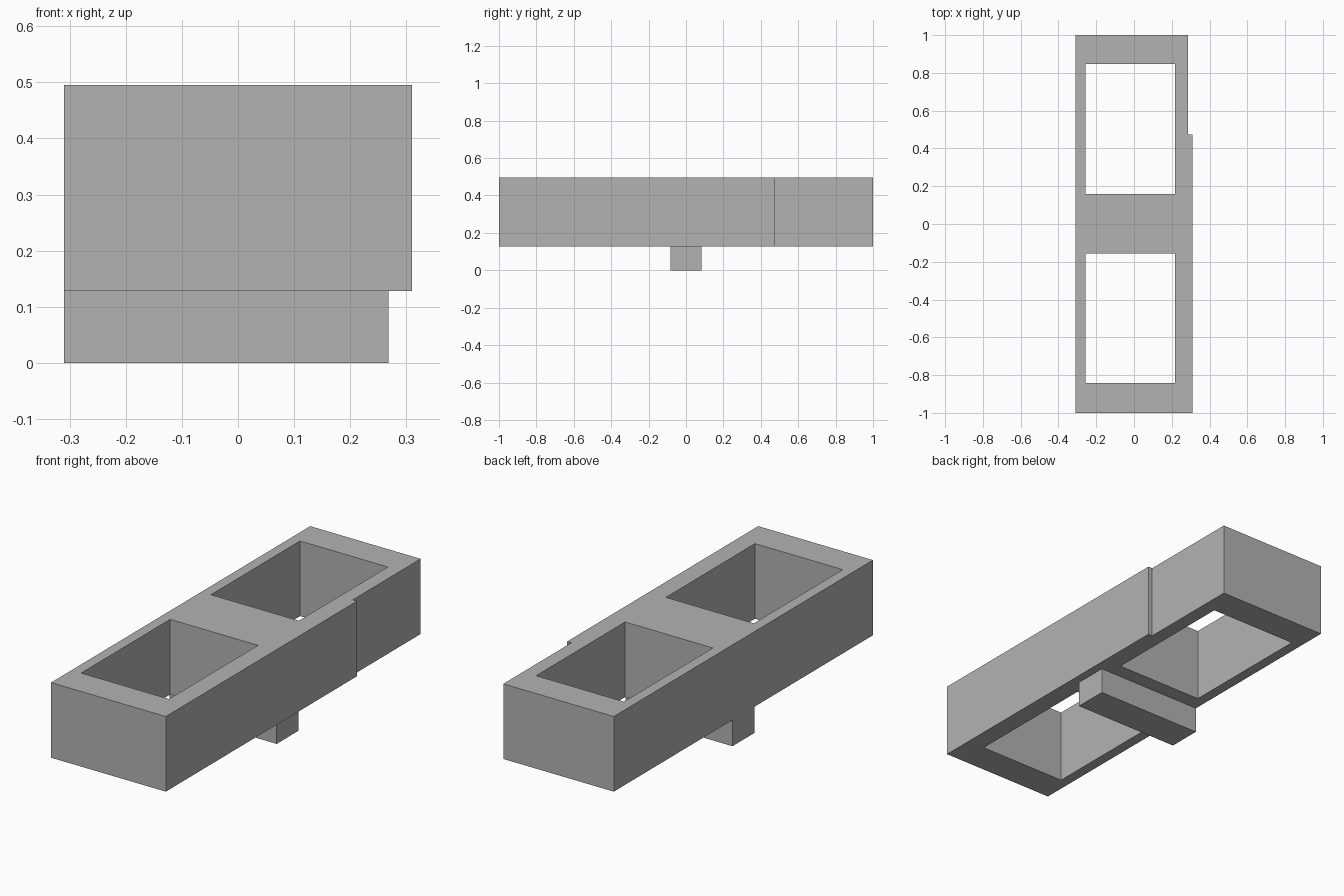
import bpy
import bmesh

cube = bpy.data.objects.get("Cube")
if cube:
    bpy.data.objects.remove(cube, do_unlink=True)

GREY = (0.45, 0.45, 0.45, 1.0)
grey = bpy.data.materials.new("plain grey")
grey.use_nodes = True
grey.diffuse_color = GREY
grey.node_tree.nodes["Principled BSDF"].inputs["Base Color"].default_value = GREY


def prism(name, outline, bottom, top):
    """Extrude a flat outline from bottom to top."""
    bm = bmesh.new()
    base = bm.faces.new([bm.verts.new((x, y, bottom)) for x, y in outline])
    grown = bmesh.ops.extrude_face_region(bm, geom=[base], use_keep_orig=True)["geom"]
    raised = [v for v in grown if isinstance(v, bmesh.types.BMVert)]
    bmesh.ops.translate(bm, verts=raised, vec=(0, 0, top - bottom))
    bmesh.ops.recalc_face_normals(bm, faces=bm.faces)
    mesh = bpy.data.meshes.new(name)
    bm.to_mesh(mesh)
    bm.free()
    mesh.materials.append(grey)
    obj = bpy.data.objects.new(name, mesh)
    bpy.context.collection.objects.link(obj)
    return obj


def rectangle(x0, x1, y0, y1):
    return [(x0, y0), (x1, y0), (x1, y1), (x0, y1)]


LEFT, RIGHT, STEP_X, STEP_Y = -0.31, 0.31, 0.287, 0.475
BASE, TOP = 0.128, 0.495

# Block body with a shallow step along one long side
body = prism("block_body", [(LEFT, -1), (RIGHT, -1), (RIGHT, STEP_Y),
                            (STEP_X, STEP_Y), (STEP_X, 1), (LEFT, 1)], BASE, TOP)

# Two rectangular openings straight through the body
cutters = []
for label, y0, y1 in (("front", -0.842, -0.155), ("back", 0.16, 0.847)):
    cutter = prism(label + "_opening_cutter", rectangle(-0.258, 0.217, y0, y1),
                   BASE - 0.1, TOP + 0.1)
    cutter.hide_render = True
    cut = body.modifiers.new(label + "_opening", "BOOLEAN")
    cut.operation = "DIFFERENCE"
    cut.solver = "EXACT"
    cut.object = cutter
    cutters.append(cutter)

# Bake the openings and drop the cutters
bpy.context.view_layer.update()
evaluated = body.evaluated_get(bpy.context.evaluated_depsgraph_get())
body.data = bpy.data.meshes.new_from_object(evaluated)
body.modifiers.clear()
for cutter in cutters:
    bpy.data.objects.remove(cutter, do_unlink=True)

# Cross bar under the middle
prism("bottom_cross_bar", rectangle(LEFT, 0.268, -0.084, 0.084), 0, BASE)
